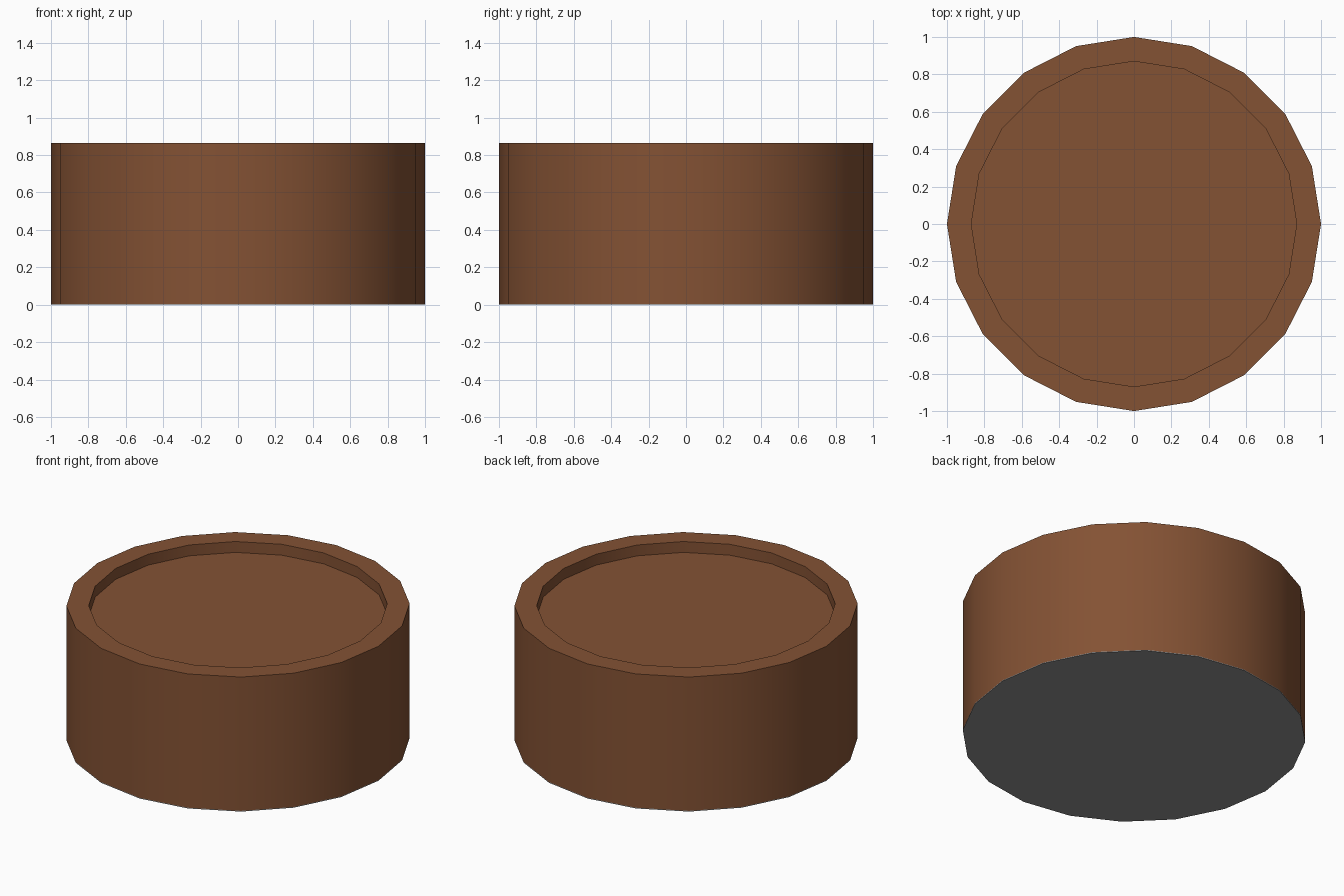
import bpy
import bmesh
import math

SIDES = 20
HEIGHT = 0.865
PLATE = 0.005

cube = bpy.data.objects.get("Cube")
if cube:
    bpy.data.objects.remove(cube, do_unlink=True)


def make_material(name, rgb):
    mat = bpy.data.materials.new(name)
    mat.use_nodes = True
    mat.diffuse_color = (*rgb, 1)
    mat.node_tree.nodes["Principled BSDF"].inputs["Base Color"].default_value = (*rgb, 1)
    return mat


def lathe(name, profile, material):
    """Sweep (radius, height) points round z; both ends are closed with flat caps."""
    bm = bmesh.new()
    rings = [[bm.verts.new((r * math.cos(a), r * math.sin(a), z))
              for a in (math.tau * i / SIDES for i in range(SIDES))]
             for r, z in profile]
    for low, high in zip(rings, rings[1:]):
        for i in range(SIDES):
            j = (i + 1) % SIDES
            bm.faces.new((low[i], low[j], high[j], high[i]))
    bm.faces.new(rings[0][::-1])
    bm.faces.new(rings[-1])
    mesh = bpy.data.meshes.new(name)
    bm.to_mesh(mesh)
    bm.free()
    mesh.materials.append(material)
    obj = bpy.data.objects.new(name, mesh)
    bpy.context.collection.objects.link(obj)
    bpy.ops.object.select_all(action="DESELECT")
    obj.select_set(True)
    bpy.context.view_layer.objects.active = obj
    bpy.ops.object.shade_smooth_by_angle(angle=math.radians(30))
    return obj


brown = make_material("brown", (0.23, 0.084, 0.034))
grey = make_material("grey", (0.28, 0.28, 0.28))

# Drum wall, flat rim and shallow recessed top
lathe("drum_body", [(1, PLATE), (1, HEIGHT), (0.87, HEIGHT), (0.87, HEIGHT - 0.07)], brown)

# Thin plate under the drum
lathe("base_plate", [(1, 0), (1, PLATE)], grey)
